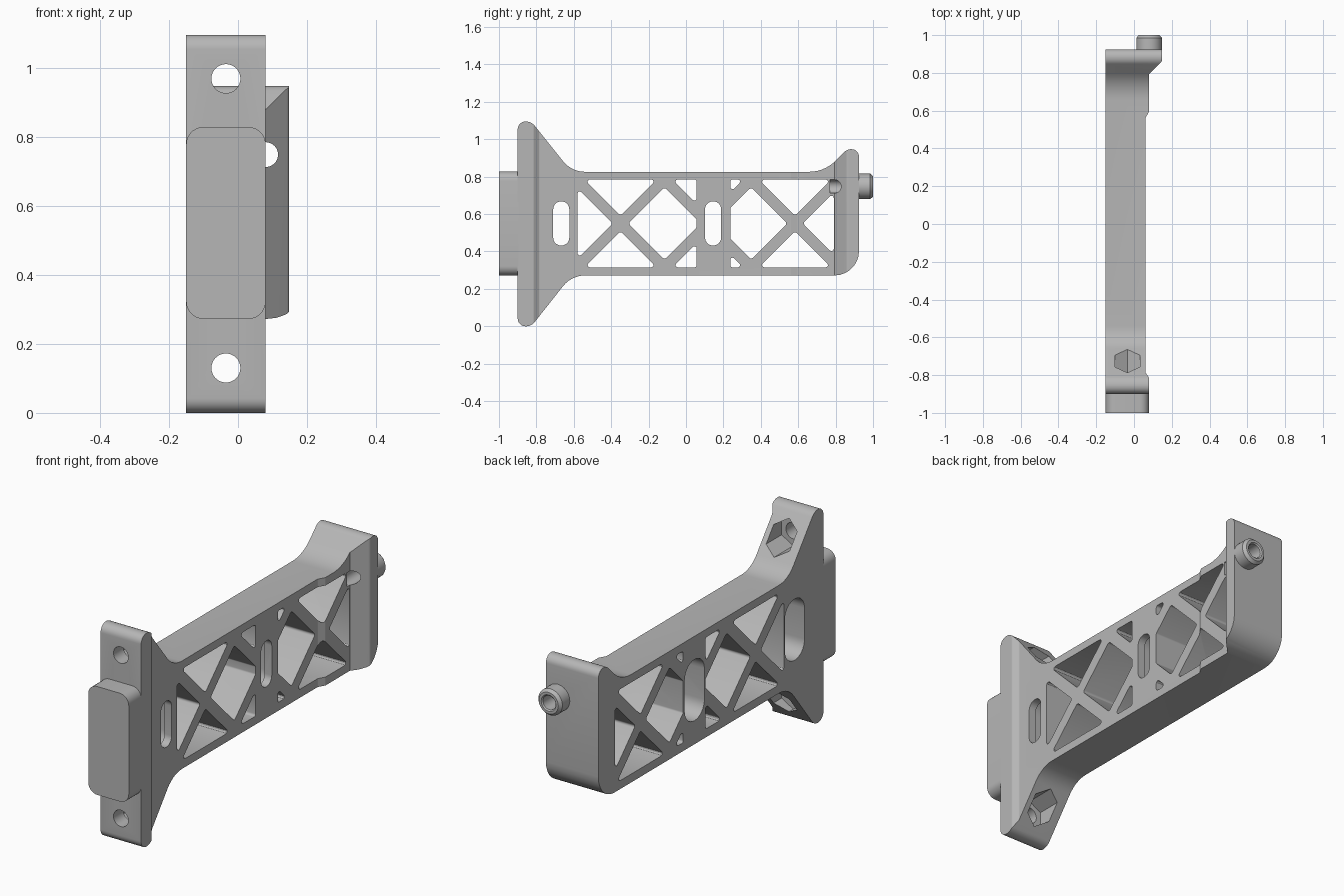
import bpy, bmesh
from math import radians, cos, sin, tan, pi
from mathutils import Vector

default = bpy.data.objects.get("Cube")
if default:
    bpy.data.objects.remove(default)

grey = bpy.data.materials.new("satin grey")
grey.use_nodes = True
tone = (0.47, 0.47, 0.47, 1)
grey.diffuse_color = tone
grey.node_tree.nodes["Principled BSDF"].inputs["Base Color"].default_value = tone

AXES = {
    "x": lambda a, b, d: (d, a, b),
    "y": lambda a, b, d: (a, d, b),
    "z": lambda a, b, d: (a, b, d),
}


def fillet(corners, radius=0.0, steps=7):
    """Round each corner (a, b[, r]) of a closed outline with a tangent arc."""
    out = []
    n = len(corners)
    for i, c in enumerate(corners):
        r = c[2] if len(c) > 2 else radius
        p = Vector(c[:2])
        if r == 0:
            out.append(p)
            continue
        u = (Vector(corners[i - 1][:2]) - p).normalized()
        v = (Vector(corners[(i + 1) % n][:2]) - p).normalized()
        half = u.angle(v) / 2
        centre = p + (u + v).normalized() * (r / sin(half))
        start = p + u * (r / tan(half)) - centre
        turn = start.angle_signed(p + v * (r / tan(half)) - centre)
        for k in range(steps + 1):
            t = -turn * k / steps
            out.append(centre + Vector((start.x * cos(t) - start.y * sin(t),
                                        start.x * sin(t) + start.y * cos(t))))
    return out


def circle(a, b, r, n=32, phase=0.0):
    return [(a + r * cos(phase + 2 * pi * k / n), b + r * sin(phase + 2 * pi * k / n))
            for k in range(n)]


def finish(name, bm):
    bmesh.ops.recalc_face_normals(bm, faces=bm.faces)
    mesh = bpy.data.meshes.new(name)
    bm.to_mesh(mesh)
    bm.free()
    mesh.materials.append(grey)
    ob = bpy.data.objects.new(name, mesh)
    bpy.context.collection.objects.link(ob)
    return ob


def prism(name, outline, axis, lo, hi):
    bm = bmesh.new()
    place = AXES[axis]
    rings = [[bm.verts.new(place(p[0], p[1], d)) for p in outline] for d in (lo, hi)]
    bm.faces.new(rings[0])
    bm.faces.new(rings[1][::-1])
    n = len(outline)
    for i in range(n):
        j = (i + 1) % n
        bm.faces.new((rings[0][i], rings[0][j], rings[1][j], rings[1][i]))
    return finish(name, bm)


def combine(target, tool, operation):
    mod = target.modifiers.new("cut", "BOOLEAN")
    mod.object, mod.operation, mod.solver = tool, operation, "EXACT"
    bpy.context.view_layer.objects.active = target
    bpy.ops.object.modifier_apply(modifier=mod.name)
    bpy.data.objects.remove(tool)


def shade(ob):
    bpy.ops.object.select_all(action="DESELECT")
    ob.select_set(True)
    bpy.context.view_layer.objects.active = ob
    bpy.ops.object.shade_smooth_by_angle(angle=radians(25))


# Body: side outline crossed with plan outline
side = fillet([
    (-0.9, 0, 0.042), (-0.827, 0, 0.06), (-0.612, 0.272, 0.15),
    (0.925, 0.272, 0.13), (0.925, 0.947, 0.04), (0.862, 0.947, 0.05),
    (0.74, 0.826, 0.2), (-0.612, 0.826, 0.15),
    (-0.827, 1.095, 0.06), (-0.9, 1.095, 0.042)])
plan = fillet([
    (-0.15, -1), (0.08, -1), (0.08, -0.815, 0.01), (0.06, -0.785, 0.01),
    (0.06, 0.56, 0.01), (0.08, 0.595, 0.01), (0.08, 0.793), (0.148, 0.861, 0.02),
    (0.148, 1), (-0.15, 1)])
body = prism("bracket_body", side, "x", -0.15, 0.2)
combine(body, prism("plan_tool", plan, "z", -0.2, 1.3), "INTERSECT")

MID = 0.55   # height of the lattice centre line
H = 0.235    # half height of the lattice


def window(*corners):
    outline = [(y, MID + z) for y, z in corners]
    combine(body, prism("window_tool", fillet(outline, 0.012, 4), "x", -0.3, 0.3), "DIFFERENCE")


# Lattice windows: two bays, each with an X of bars and a half X beside the slot
for cross, end, near in ((-0.35, -0.58, 0.057), (0.583, 0.79, 0.237)):
    s = 1 if near > cross else -1          # direction from the X to the slot
    gap = 0.042
    reach = abs(cross - end) - gap         # triangle at the outer end
    window((cross - s * gap, 0), (end, reach), (end, -reach))
    peak = cross + s * H
    run = abs(near - peak)
    tip = H - gap
    window((cross + s * gap, 0), (peak, tip), (near, tip - run),
           (near, run - tip), (peak, -tip))
    for v in (1, -1):
        outer = max(cross * s - tip, end * s) * s
        window((cross, v * gap), (outer, v * H), (cross + s * tip, v * H))
        small = run - gap
        window((near - s * small, v * H), (near, v * H), (near, v * (H - small)))


def slot(y, half_w, half_h, lo, hi):
    outline = fillet([(y - half_w, MID - half_h), (y + half_w, MID - half_h),
                      (y + half_w, MID + half_h), (y - half_w, MID + half_h)],
                     half_w * 0.98, 8)
    combine(body, prism("slot_tool", outline, "x", lo, hi), "DIFFERENCE")


# Mounting slots, recessed on one side
for y in (-0.667, 0.145):
    slot(y, 0.043, 0.118, -0.3, 0.3)
    slot(y, 0.08, 0.157, -0.3, 0.02)

# Front bolt holes with hexagonal nut pockets
for z in (0.13, 0.968):
    combine(body, prism("hole_tool", circle(-0.035, z, 0.042), "y", -1.1, -0.5), "DIFFERENCE")
    combine(body, prism("hex_tool", circle(-0.035, z, 0.077, 6, pi / 2), "y", -0.82, -0.5),
            "DIFFERENCE")

# Rear bore through the flange
BX, BZ = 0.08, 0.748
combine(body, prism("bore_tool", circle(BX, BZ, 0.036), "y", 0.77, 1.1), "DIFFERENCE")
shade(body)

# Front locating block
block = prism("front_block", fillet([(-0.15, 0.272), (0.08, 0.272), (0.08, 0.828),
                                     (-0.15, 0.828)], 0.05), "y", -1, -0.895)
shade(block)

# Rear bushing: a turned ring with a chamfered rim
bm = bmesh.new()
section = [(0.036, 0.92), (0.068, 0.92), (0.068, 0.985), (0.055, 1.0), (0.042, 1.0), (0.036, 0.994)]
rings = [[bm.verts.new((a, d, b)) for a, b in circle(BX, BZ, r)] for r, d in section]
for i, ring in enumerate(rings):
    prev = rings[i - 1]
    for k in range(len(ring)):
        m = (k + 1) % len(ring)
        bm.faces.new((prev[k], prev[m], ring[m], ring[k]))
shade(finish("rear_bushing", bm))
